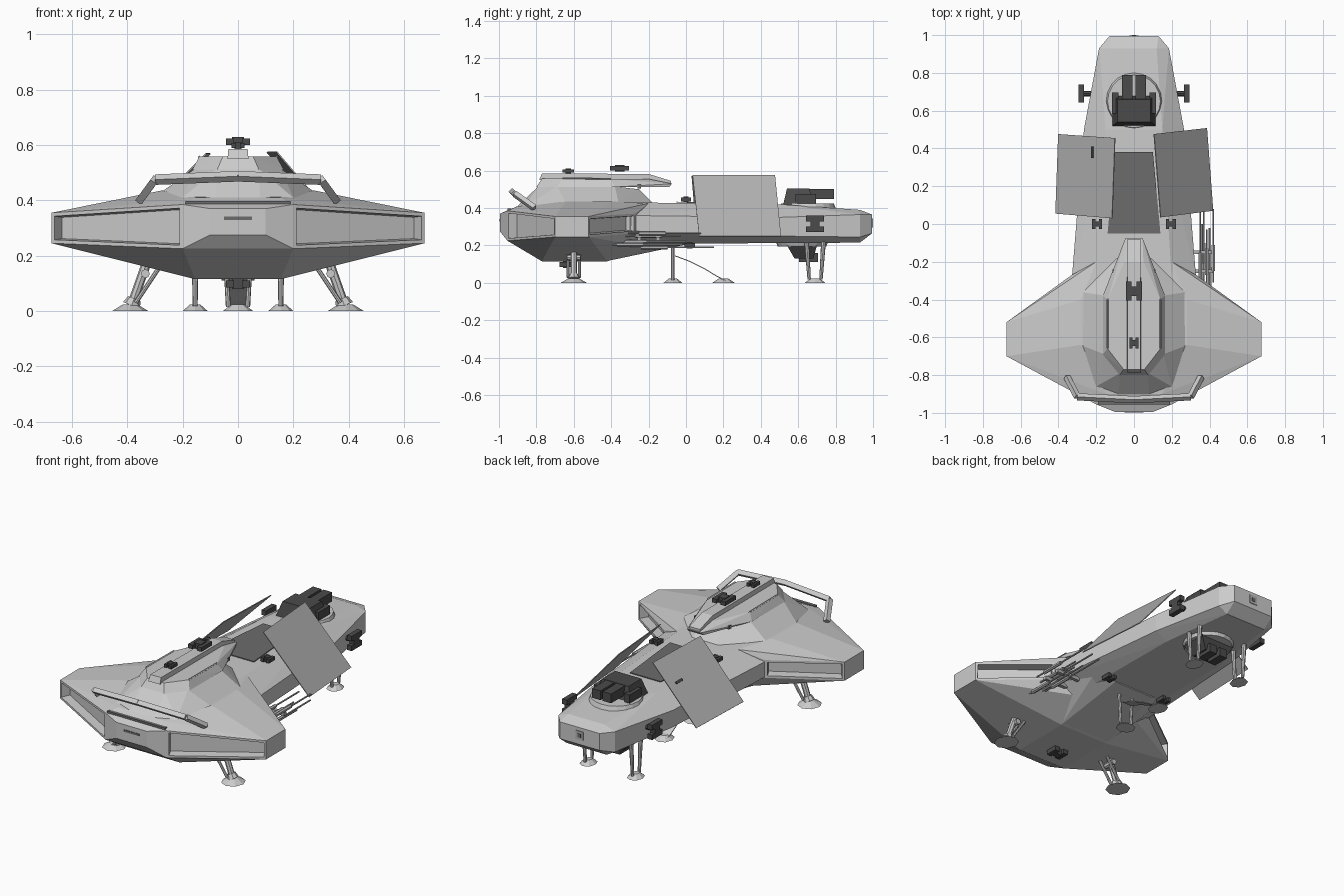
import bpy, bmesh
from mathutils import Vector

old = bpy.data.objects.get("Cube")
if old:
    bpy.data.objects.remove(old)


def material(name, v):
    m = bpy.data.materials.new(name)
    m.use_nodes = True
    m.diffuse_color = (v, v, v, 1)
    m.node_tree.nodes["Principled BSDF"].inputs["Base Color"].default_value = (v, v, v, 1)
    return m


HULL = material("light grey hull", 0.6)
PANEL = material("mid grey panel", 0.45)
BAY = material("dark grey bay", 0.15)
GUN = material("charcoal weapon", 0.07)


def finish(name, bm, mat):
    bmesh.ops.recalc_face_normals(bm, faces=bm.faces)
    me = bpy.data.meshes.new(name)
    bm.to_mesh(me)
    bm.free()
    me.materials.append(mat)
    ob = bpy.data.objects.new(name, me)
    bpy.context.collection.objects.link(ob)
    return ob


def shell(name, half, mat=HULL, recess=None, rim=0.018, depth=0.05):
    """Faceted solid wrapped round mirrored points; faces passing recess are sunk."""
    bm = bmesh.new()
    for x, y, z in half:
        for s in ((1, -1) if x else (1,)):
            bm.verts.new((s * x, y, z))
    res = bmesh.ops.convex_hull(bm, input=bm.verts)
    loose = [v for v in bm.verts if not v.link_faces]
    bmesh.ops.delete(bm, geom=loose, context='VERTS')
    bmesh.ops.dissolve_limit(bm, angle_limit=0.03, verts=bm.verts, edges=bm.edges)
    bmesh.ops.recalc_face_normals(bm, faces=bm.faces)
    if recess:
        picked = [f for f in bm.faces if recess(f.normal, f.calc_center_median())]
        bmesh.ops.inset_individual(bm, faces=picked, thickness=rim, depth=0)
        bmesh.ops.inset_individual(bm, faces=picked, thickness=0.006, depth=-depth)
    return finish(name, bm, mat)


def box(name, loc, size, mat=GUN, top=1.0):
    """Box whose upper face is scaled by top."""
    bm = bmesh.new()
    bmesh.ops.create_cube(bm, size=1)
    for v in bm.verts:
        k = top if v.co.z > 0 else 1
        v.co = Vector((v.co.x * size[0] * k, v.co.y * size[1] * k, v.co.z * size[2])) + Vector(loc)
    return finish(name, bm, mat)


def strut(name, a, b, r, r2=None, sides=8, mat=HULL):
    a, b = Vector(a), Vector(b)
    bm = bmesh.new()
    bmesh.ops.create_cone(bm, cap_ends=True, segments=sides, radius1=r,
                          radius2=r if r2 is None else r2, depth=(b - a).length)
    q = (b - a).to_track_quat('Z', 'Y')
    for v in bm.verts:
        v.co = q @ v.co + (a + b) / 2
    return finish(name, bm, mat)


def plate(name, corners, mat):
    bm = bmesh.new()
    bm.faces.new([bm.verts.new(c) for c in corners])
    ob = finish(name, bm, mat)
    mod = ob.modifiers.new("thickness", 'SOLIDIFY')
    mod.thickness, mod.offset = 0.005, 0
    return ob


def twin_pod(name, loc, w, length, h, upright=False):
    """Two gun boxes either side of a small mount."""
    x, y, z = loc
    for s in (-1, 1):
        off = Vector((0, 0, s * w * 0.32)) if upright else Vector((s * w * 0.32, 0, 0))
        size = (h, length, w * 0.33) if upright else (w * 0.33, length, h)
        box(name + "_gun", Vector(loc) + off, size)
    box(name + "_mount", loc, (h, length * .5, w * .5) if upright else (w * .5, length * .5, h * 1.4))


# Wide front hull with sunken leading and trailing wing faces
shell("front_hull", [
    (.1, -.995, .275), (.1, -.995, .37), (.2, -.955, .225), (.2, -.955, .385),
    (.675, -.70, .245), (.675, -.70, .355), (.675, -.52, .245), (.675, -.52, .355),
    (.33, -.27, .265), (.33, -.27, .37), (.155, -.77, .115), (.155, -.42, .115),
    (.15, -.2, .19), (.2, -.2, .425), (.28, -.40, .435), (.28, -.64, .435), (.15, -.9, .41)],
    recess=lambda n, c: abs(n.z) < .08 and .2 < abs(n.x) < .9 and abs(c.x) > .3)

# Belly and tail fuselage
shell("belly", [(.155, -.7, .117), (.155, -.42, .117), (.13, 0, .205), (.29, -.25, .25), (.25, 0, .25)])
shell("rear_fuselage", [
    (.33, -.3, .27), (.33, -.3, .36), (.2, -.3, .43), (.2, -.3, .21),
    (.30, .02, .26), (.30, .02, .35), (.18, .02, .428), (.2, .02, .212),
    (.265, .5, .25), (.265, .5, .35), (.15, .5, .42), (.19, .5, .212),
    (.185, .93, .245), (.185, .93, .365), (.12, .93, .39), (.13, .93, .215),
    (.13, .995, .265), (.13, .995, .365)])
box("tail_socket", (0, .993, .32), (.05, .012, .05), PANEL)
box("tail_socket_core", (0, .995, .32), (.022, .012, .022), BAY)

# Raised cabin
shell("cabin_base", [
    (.09, -.17, .42), (.28, -.36, .425), (.285, -.64, .425), (.2, -.86, .41), (.08, -.9, .41),
    (.15, -.38, .515), (.155, -.69, .515), (.075, -.79, .515), (.05, -.25, .5)])
shell("cabin_top", [
    (.165, -.38, .512), (.165, -.69, .512), (.075, -.80, .512), (.05, -.09, .512),
    (.14, -.40, .555), (.14, -.66, .558), (.055, -.77, .558), (.05, -.2, .555), (.045, -.075, .53)])
shell("cabin_spine", [(.038, -.785, .55), (.035, -.77, .585), (.035, -.2, .582),
                      (.035, -.08, .545), (.035, -.08, .525)])
for s in (-1, 1):
    strut("cabin_seam", (s * .14, -.66, .558), (s * .14, -.4, .556), .005, sides=4, mat=PANEL)
    box("cabin_rear_vent", (s * .1, -.25, .515), (.03, .02, .02), BAY)

# Guard rail over the nose
rail = [(-.355, -.81, .40), (-.3, -.915, .475), (0, -.93, .487), (.3, -.915, .475), (.355, -.81, .40)]
for a, b in zip(rail, rail[1:]):
    strut("guard_rail", a, b, .019, sides=4)
box("nose_slot", (0, -.945, .392), (.38, .02, .012), BAY)
box("nose_sensor", (0, -.993, .335), (.1, .01, .012), BAY)

# Open cargo bay and its two raised doors
plate("bay_floor", [(-.14, -.05, .431), (.14, -.05, .431), (.1, .38, .428), (-.1, .38, .428)], BAY)
plate("left_bay_door", [(.105, .476, .575), (.385, .508, .25), (.418, .07, .25), (.14, .035, .575)], PANEL)
plate("right_bay_door", [(-.40, .476, .27), (-.10, .455, .57), (-.115, .03, .57), (-.415, .055, .27)], PANEL)
plate("door_slot", [(-.226, .35, .46), (-.216, .35, .47), (-.216, .41, .47), (-.226, .41, .46)], GUN)

# Main turret on its ring, and the underside turret
strut("turret_ring", (0, .65, .40), (0, .65, .425), .15, .14, sides=20)
box("turret_body", (0, .60, .462), (.23, .16, .085), top=.75)
for s in (-1, 1):
    box("turret_cheek", (s * .10, .64, .45), (.035, .11, .05))
    box("turret_barrel", (s * .035, .70, .475), (.055, .18, .055))
    box("under_turret_barrel", (s * .035, .655, .135), (.05, .1, .05))
strut("under_turret_ring", (0, .62, .195), (0, .62, .22), .13, .14, sides=20)
shell("under_turret_body", [(.11, .54, .2), (.11, .70, .2), (.07, .58, .13), (.07, .68, .13)], GUN)

# Small twin gun pods
twin_pod("cabin_rear_pod", (0, -.355, .612), .09, .10, .024)
twin_pod("cabin_front_pod", (0, -.63, .598), .05, .06, .018)
twin_pod("nose_belly_pod", (0, -.64, .098), .09, .07, .026)
for s in (-1, 1):
    twin_pod("deck_pod", (s * .195, 0, .445), .055, .055, .022)
    twin_pod("belly_pod", (s * .19, .02, .2), .055, .055, .022)
    twin_pod("tail_pod", (s * .28, .69, .315), .09, .095, .03, True)
    strut("tail_pod_arm", (s * .2, .69, .315), (s * .28, .69, .315), .015, mat=GUN)

# Cluster of long barrels under the left side
for x, z, y0, y1 in [(.35, .265, -.35, .07), (.385, .25, -.33, -.03), (.42, .265, -.31, .08),
                     (.36, .22, -.41, .0), (.40, .205, -.43, -.02), (.37, .19, -.3, .15)]:
    strut("barrel", (x, y0, z), (x, y1, z), .005, sides=6, mat=PANEL)
    strut("barrel_sleeve", (x, y0 + .06, z), (x, y0 + .2, z), .011, sides=6, mat=PANEL)
for y in (-.25, -.15):
    box("barrel_bracket", (.34, y, .235), (.15, .02, .02), PANEL)


def foot(name, x, y, rx, ry):
    ob = strut(name, (x, y, 0), (x, y, .024), 1, .4, 8)
    for v in ob.data.vertices:
        v.co.x, v.co.y = x + (v.co.x - x) * rx, y + (v.co.y - y) * ry


# Landing gear, left and right
for s in (-1, 1):
    foot("front_foot", s * .39, -.6, .065, .07)
    strut("front_leg", (s * .385, -.6, .02), (s * .325, -.6, .19), .017)
    strut("front_leg_knee", (s * .335, -.635, .135), (s * .335, -.565, .135), .016)
    for y in (-.63, -.57):
        strut("front_leg_brace", (s * .37, y, .03), (s * .27, y, .18), .008)
    strut("front_ankle", (s * .385, -.6, .02), (s * .375, -.6, .045), .033, .024)
    foot("rear_foot", s * .155, .69, .045, .055)
    for y in (-.035, .035):
        strut("rear_leg", (s * .155, .69 + y * .9, .018), (s * .155, .69 + y * 1.3, .225), .009, .013)
    strut("middle_leg", (s * .035, -.07, .015), (s * .045, -.07, .2), .009)

# Middle foot and curved boarding ramp
foot("middle_foot", 0, -.07, .055, .05)
foot("ramp_foot", 0, .2, .05, .06)
ramp = [(-.06, .145), (.02, .115), (.1, .075), (.16, .038), (.21, .012)]
for (y0, z0), (y1, z1) in zip(ramp, ramp[1:]):
    plate("ramp", [(-.03, y0, z0), (.03, y0, z0), (.03, y1, z1), (-.03, y1, z1)], HULL)
